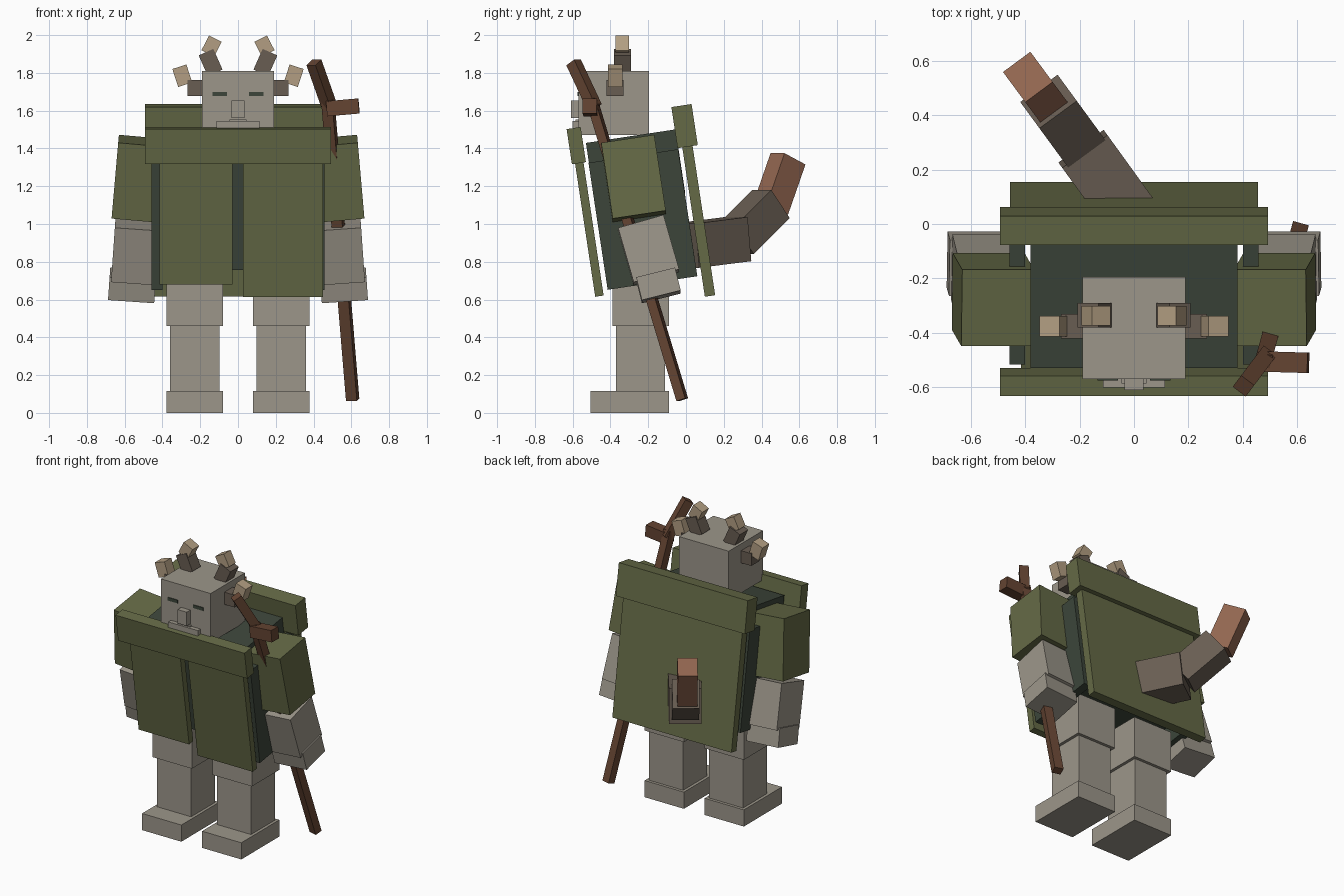
import bpy
import math
from mathutils import Matrix, Vector, Euler

if "Cube" in bpy.data.objects:
    bpy.data.objects.remove(bpy.data.objects["Cube"])


def material(name, rgb):
    m = bpy.data.materials.new(name)
    lin = [((c / 255 + 0.055) / 1.055) ** 2.4 for c in rgb]
    m.diffuse_color = (*lin, 1)
    m.use_nodes = True
    m.node_tree.nodes["Principled BSDF"].inputs["Base Color"].default_value = m.diffuse_color
    return m


STONE = material("stone grey", (156, 150, 138))
OLIVE = material("olive cloth", (101, 106, 70))
DARK = material("dark green cloth", (60, 69, 58))
TAUPE = material("taupe hide", (104, 93, 82))
TAN = material("tan horn", (178, 158, 130))
RUST = material("rust tail tip", (146, 102, 80))
WOOD = material("brown wood", (100, 68, 50))


def add_box(name, matrix, size, mat):
    faces = [(0, 1, 3, 2), (4, 6, 7, 5), (0, 4, 5, 1),
             (2, 3, 7, 6), (0, 2, 6, 4), (1, 5, 7, 3)]
    sx, sy, sz = (s / 2 for s in size)
    verts = [(x, y, z) for x in (-sx, sx) for y in (-sy, sy) for z in (-sz, sz)]
    me = bpy.data.meshes.new(name)
    me.from_pydata(verts, [], faces)
    me.materials.append(mat)
    ob = bpy.data.objects.new(name, me)
    ob.matrix_world = matrix
    bpy.context.collection.objects.link(ob)
    return ob


def box(name, center, size, mat, rx=0, ry=0):
    rot = Euler((math.radians(rx), math.radians(ry), 0)).to_matrix().to_4x4()
    return add_box(name, Matrix.Translation(center) @ rot, size, mat)


def span(name, x, y, z, mat):
    """Upright box given by its ranges."""
    return box(name, [sum(r) / 2 for r in (x, y, z)],
               [r[1] - r[0] for r in (x, y, z)], mat)


def beam(name, p0, p1, w, h, mat):
    """Box running from p0 to p1, with its width kept level."""
    p0, p1 = Vector(p0), Vector(p1)
    d = (p1 - p0).normalized()
    side = d.cross(Vector((0, 0, 1))).normalized()
    up = side.cross(d)
    rot = Matrix((side, d, up)).transposed().to_4x4()
    return add_box(name, Matrix.Translation((p0 + p1) / 2) @ rot,
                   (w, (p1 - p0).length, h), mat)


LEAN = 8.6
DOWN = Vector((0, math.sin(math.radians(LEAN)), -math.cos(math.radians(LEAN))))


def hanging(name, x0, x1, top_y, top_z, depth, length, mat):
    """Leaning slab hung from its top centre."""
    top = Vector(((x0 + x1) / 2, top_y, top_z))
    return box(name, top + DOWN * length / 2, (x1 - x0, depth, length), mat, LEAN)


# Torso and cloak
hanging("chest", -0.38, 0.38, -0.2925, 1.465, 0.48, 0.34, DARK)
hanging("belly", -0.38, 0.38, -0.2415, 1.127, 0.476, 0.34, DARK)
hanging("front_collar", -0.4926, 0.4926, -0.595, 1.508, 0.075, 0.188, OLIVE)
hanging("front_panel_long", 0.027, 0.45, -0.566, 1.33, 0.045, 0.72, OLIVE)
hanging("front_panel_short", -0.415, -0.03, -0.566, 1.33, 0.045, 0.655, OLIVE)
hanging("back_collar", -0.4926, 0.4926, -0.024, 1.627, 0.108, 0.22, OLIVE)
hanging("back_panel", -0.455, 0.455, 0.006, 1.42, 0.055, 0.81, OLIVE)

# Head and face
span("head", (-0.19, 0.19), (-0.57, -0.195), (1.47, 1.81), STONE)
span("nose", (-0.035, 0.035), (-0.61, -0.565), (1.56, 1.655), STONE)
span("lower_lip", (-0.113, 0.113), (-0.60, -0.565), (1.50, 1.545), STONE)
span("upper_lip", (-0.045, 0.045), (-0.585, -0.565), (1.54, 1.552), STONE)

for s, tag in ((-1, "right"), (1, "left")):
    # Paired cloak sides, eyes and horns
    hanging(f"cloak_side_{tag}", s * 0.4285 - 0.0285, s * 0.4285 + 0.0285,
            -0.279, 1.36, 0.48, 0.68, DARK)
    box(f"eye_{tag}", (s * 0.097, -0.57, 1.688), (0.075, 0.009, 0.022), DARK)
    box(f"top_horn_base_{tag}", (s * 0.145, -0.335, 1.855),
        (0.085, 0.09, 0.12), TAUPE, 0, s * 24)
    box(f"top_horn_tip_{tag}", (s * 0.14, -0.337, 1.942),
        (0.075, 0.073, 0.088), TAN, 0, -s * 27)
    box(f"side_horn_base_{tag}", (s * 0.227, -0.375, 1.72),
        (0.082, 0.09, 0.085), TAUPE)
    box(f"side_horn_tip_{tag}", (s * 0.295, -0.375, 1.785),
        (0.078, 0.075, 0.10), TAN, 0, s * 18)

    # Arms
    box(f"sleeve_{tag}", (s * 0.518, -0.278, 1.239),
        (0.265, 0.284, 0.407), OLIVE, LEAN, -s * 5)
    box(f"forearm_{tag}", (s * 0.54, -0.198, 0.862),
        (0.24, 0.25, 0.30), STONE, 16, -s * 4)
    box(f"hand_{tag}", (s * 0.56, -0.146, 0.675),
        (0.245, 0.212, 0.125), STONE, 14, -s * 4)

    # Legs
    mid = s * 0.229
    span(f"thigh_{tag}", (mid - 0.15, mid + 0.15), (-0.39, -0.09), (0.46, 0.745), STONE)
    span(f"shin_{tag}", (mid - 0.13, mid + 0.13), (-0.37, -0.11), (0.11, 0.465), STONE)
    span(f"foot_{tag}", (mid - 0.15, mid + 0.15), (-0.505, -0.09), (0, 0.115), STONE)

# Tail, curling up and to one side
beam("tail_base", (0.012, 0, 0.885), (-0.1875, 0.276, 0.92), 0.205, 0.235, TAUPE)
beam("tail_middle", (-0.175, 0.26, 0.916), (-0.314, 0.45, 1.106), 0.17, 0.19, TAUPE)
beam("tail_tip", (-0.322, 0.448, 1.08), (-0.39, 0.54, 1.345), 0.125, 0.15, RUST)

# Staff with bent top and side branch
beam("staff", (0.607, -0.02, 0.07), (0.475, -0.50, 1.66), 0.06, 0.05, WOOD)
beam("staff_top", (0.485, -0.485, 1.62), (0.402, -0.595, 1.855), 0.06, 0.06, WOOD)
beam("staff_branch", (0.47, -0.505, 1.61), (0.64, -0.51, 1.625), 0.075, 0.08, WOOD)
